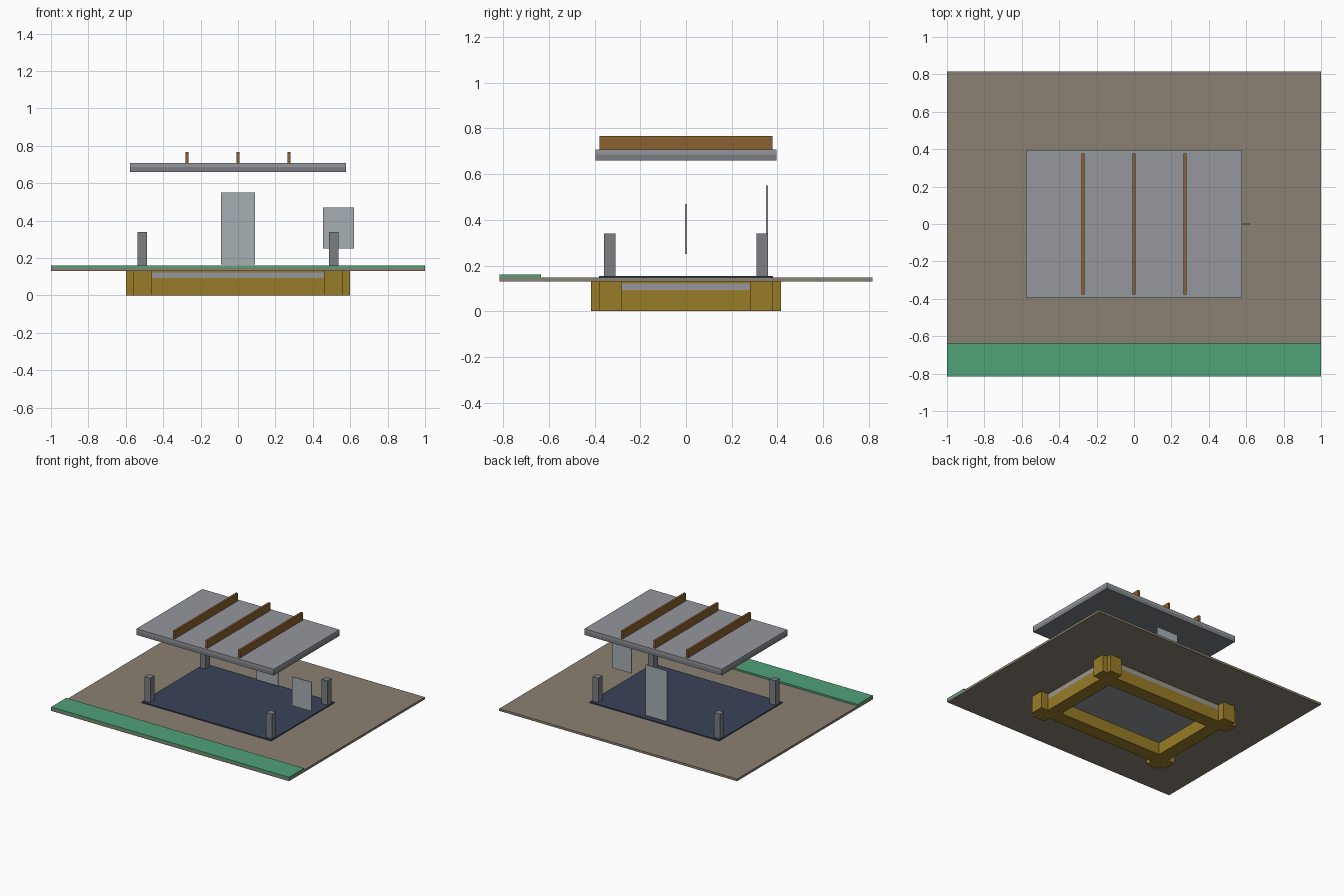
import bpy, bmesh

if "Cube" in bpy.data.objects:
    bpy.data.objects.remove(bpy.data.objects["Cube"])

def mat(name, r, g, b):
    m = bpy.data.materials.new(name)
    m.diffuse_color = (r, g, b, 1)
    m.use_nodes = True
    m.node_tree.nodes["Principled BSDF"].inputs["Base Color"].default_value = m.diffuse_color
    return m

earth = mat("earth", 0.26, 0.22, 0.17)
green = mat("grass", 0.08, 0.36, 0.19)
gold = mat("ochre", 0.31, 0.20, 0.02)
navy = mat("navy", 0.04, 0.055, 0.10)
brown = mat("timber", 0.26, 0.12, 0.03)
glass = mat("glass", 0.38, 0.43, 0.45)
steel = mat("steel", 0.20, 0.21, 0.23)
sheet = mat("sheet", 0.30, 0.31, 0.34)

def obj(name, bm, m):
    me = bpy.data.meshes.new(name)
    bm.to_mesh(me)
    bm.free()
    ob = bpy.data.objects.new(name, me)
    bpy.context.collection.objects.link(ob)
    if m:
        me.materials.append(m)
    return ob

def prism(name, pts, z0, z1, m=None):
    """Extrude a flat outline from z0 to z1."""
    bm = bmesh.new()
    f = bm.faces.new([bm.verts.new((x, y, z0)) for x, y in pts])
    top = bmesh.ops.extrude_face_region(bm, geom=[f])["geom"]
    bmesh.ops.translate(bm, vec=(0, 0, z1 - z0),
                        verts=[v for v in top if isinstance(v, bmesh.types.BMVert)])
    bmesh.ops.recalc_face_normals(bm, faces=bm.faces)
    return obj(name, bm, m)

def box(name, x0, x1, y0, y1, z0, z1, m=None):
    return prism(name, [(x0, y0), (x1, y0), (x1, y1), (x0, y1)], z0, z1, m)

# Site: ground sheet and planted strip along the front
box("ground_sheet", -1, 1, -0.815, 0.815, 0.13, 0.147, earth)
box("planted_strip", -1, 1, -0.815, -0.635, 0.147, 0.16, green)

# Foundation: notched corner footings joined by low beams
corner = [(0.46, 0.28), (0.60, 0.28), (0.60, 0.38), (0.56, 0.38),
          (0.56, 0.415), (0.46, 0.415)]
for sx, nx in ((-1, "left"), (1, "right")):
    for sy, ny in ((-1, "front"), (1, "back")):
        prism(f"footing_{ny}_{nx}", [(sx * x, sy * y) for x, y in corner], 0, 0.132, gold)
        # Roof posts standing on the floor
        cx, cy = sx * 0.512, sy * 0.333
        box(f"post_{ny}_{nx}", cx - 0.025, cx + 0.025, cy - 0.025, cy + 0.025, 0.155, 0.34, steel)
for s, nx, ny in ((-1, "left", "front"), (1, "right", "back")):
    xa, xb = sorted((s * 0.44, s * 0.54))
    ya, yb = sorted((s * 0.255, s * 0.36))
    box(f"foundation_beam_{nx}", xa, xb, -0.36, 0.36, 0, 0.092, gold)
    box(f"foundation_beam_{ny}", -0.44, 0.44, ya, yb, 0, 0.092, gold)

# Floor build-up
box("floor_slab", -0.54, 0.54, -0.36, 0.36, 0.092, 0.122, sheet)
box("sill_layer", -0.54, 0.54, -0.36, 0.36, 0.122, 0.13, gold)
box("floor_finish", -0.545, 0.545, -0.38, 0.38, 0.147, 0.155, navy)

# Door and window panels
box("door_panel", -0.09, 0.09, 0.35, 0.359, 0.165, 0.55, glass)
box("window_panel", 0.455, 0.62, -0.004, 0.004, 0.25, 0.47, glass)

# Raised roof: ceiling layer, deck and three ribs
box("roof_lower_layer", -0.577, 0.577, -0.395, 0.395, 0.66, 0.685, steel)
box("roof_deck", -0.577, 0.577, -0.395, 0.395, 0.685, 0.707, sheet)
for i, x in enumerate((-0.273, 0, 0.273)):
    box(f"roof_rib_{i + 1}", x - 0.008, x + 0.008, -0.378, 0.378, 0.707, 0.766, brown)
